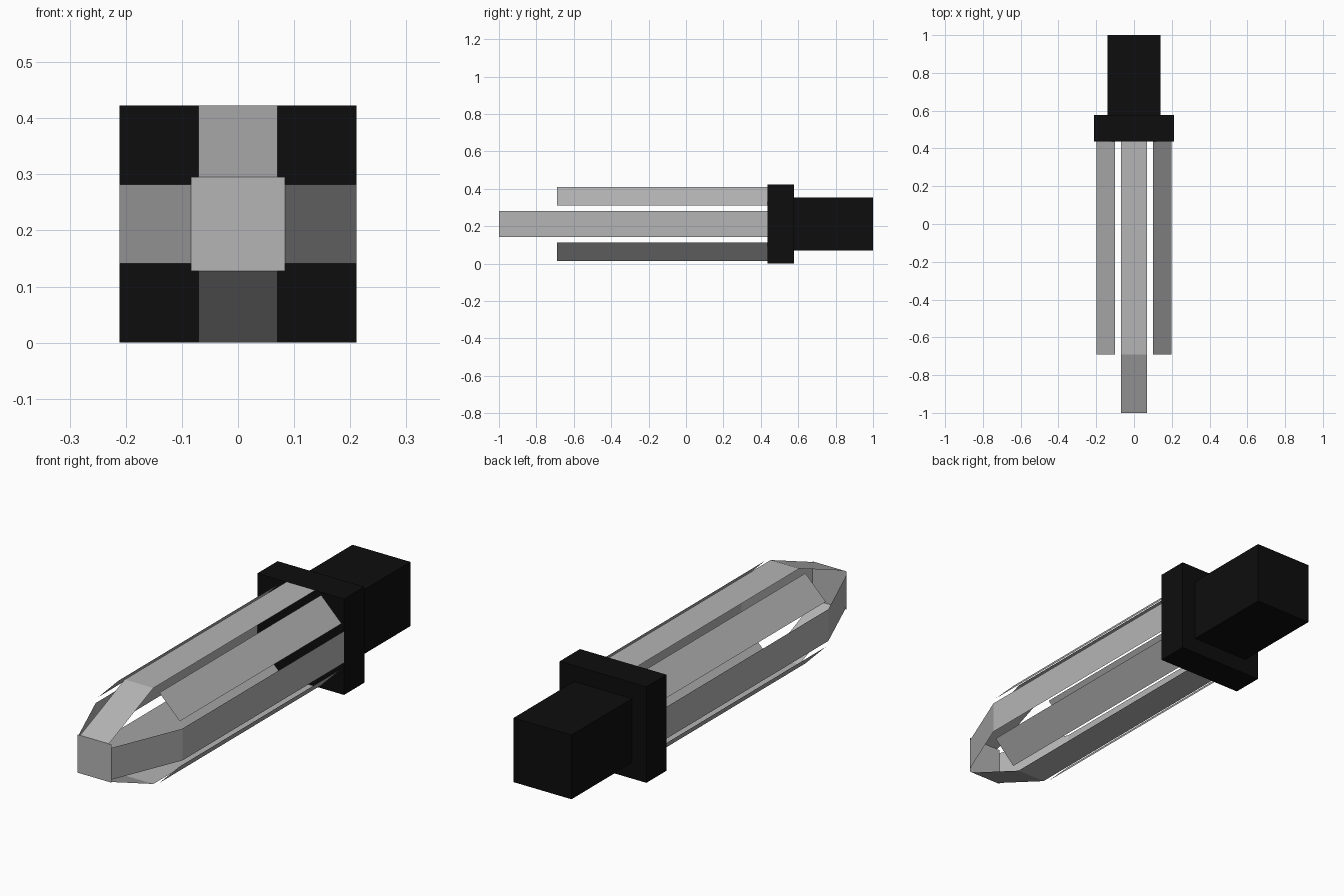
import bpy, bmesh, math
from mathutils import Matrix, Vector

if "Cube" in bpy.data.objects:
    bpy.data.objects.remove(bpy.data.objects["Cube"])

CZ = 0.2115                     # height of the long axis
R = 0.2115                      # distance from axis to strips and collar sides


def material(name, v):
    m = bpy.data.materials.new(name)
    m.diffuse_color = (v, v, v, 1)
    m.use_nodes = True
    m.node_tree.nodes["Principled BSDF"].inputs["Base Color"].default_value = m.diffuse_color
    return m


steel = material("grey steel", 0.46)
black = material("black", 0.004)


def finish(name, bm, mat):
    mesh = bpy.data.meshes.new(name)
    bm.to_mesh(mesh)
    bm.free()
    mesh.materials.append(mat)
    ob = bpy.data.objects.new(name, mesh)
    bpy.context.collection.objects.link(ob)
    return ob


def box(name, half, y0, y1, mat):
    bm = bmesh.new()
    bmesh.ops.create_cube(bm, size=1)
    for v in bm.verts:
        v.co = Vector((v.co.x * 2 * half,
                       (y0 + y1) / 2 + v.co.y * (y1 - y0),
                       CZ + v.co.z * 2 * half))
    return finish(name, bm, mat)


def strip(name, half, path, angle):
    """Thin sheet swept along (y, radius) points, turned about the long axis."""
    bm = bmesh.new()
    turn = Matrix.Translation((0, 0, CZ)) @ Matrix.Rotation(angle, 4, 'Y')
    rows = [[bm.verts.new(turn @ Vector((s * half, y, r))) for s in (-1, 1)]
            for y, r in path]
    for a, b in zip(rows, rows[1:]):
        bm.faces.new((a[0], a[1], b[1], b[0]))   # faces outward
    return finish(name, bm, steel)


# Grip and collar
box("grip", 0.1415, 0.578, 1.0, black)
box("collar", R, 0.437, 0.578, black)

# Long strips that bend in to the tip, and the straight corner strips between
TIP = 0.084
a, b = 0.0995, 0.199
for i, side in enumerate(("top", "right", "bottom", "left")):
    ang = i * math.pi / 2
    strip(side + "_blade_strip", 0.07, [(-1.0, TIP), (-0.69, R), (0.437, R)], ang)
    strip(side + "_corner_strip", (b - a) / math.sqrt(2),
          [(-0.69, (a + b) / math.sqrt(2)), (0.437, (a + b) / math.sqrt(2))],
          ang + math.pi / 4)

# Flat square tip
strip("tip_plate", TIP, [(-1.0, -TIP), (-1.0, TIP)], 0)
